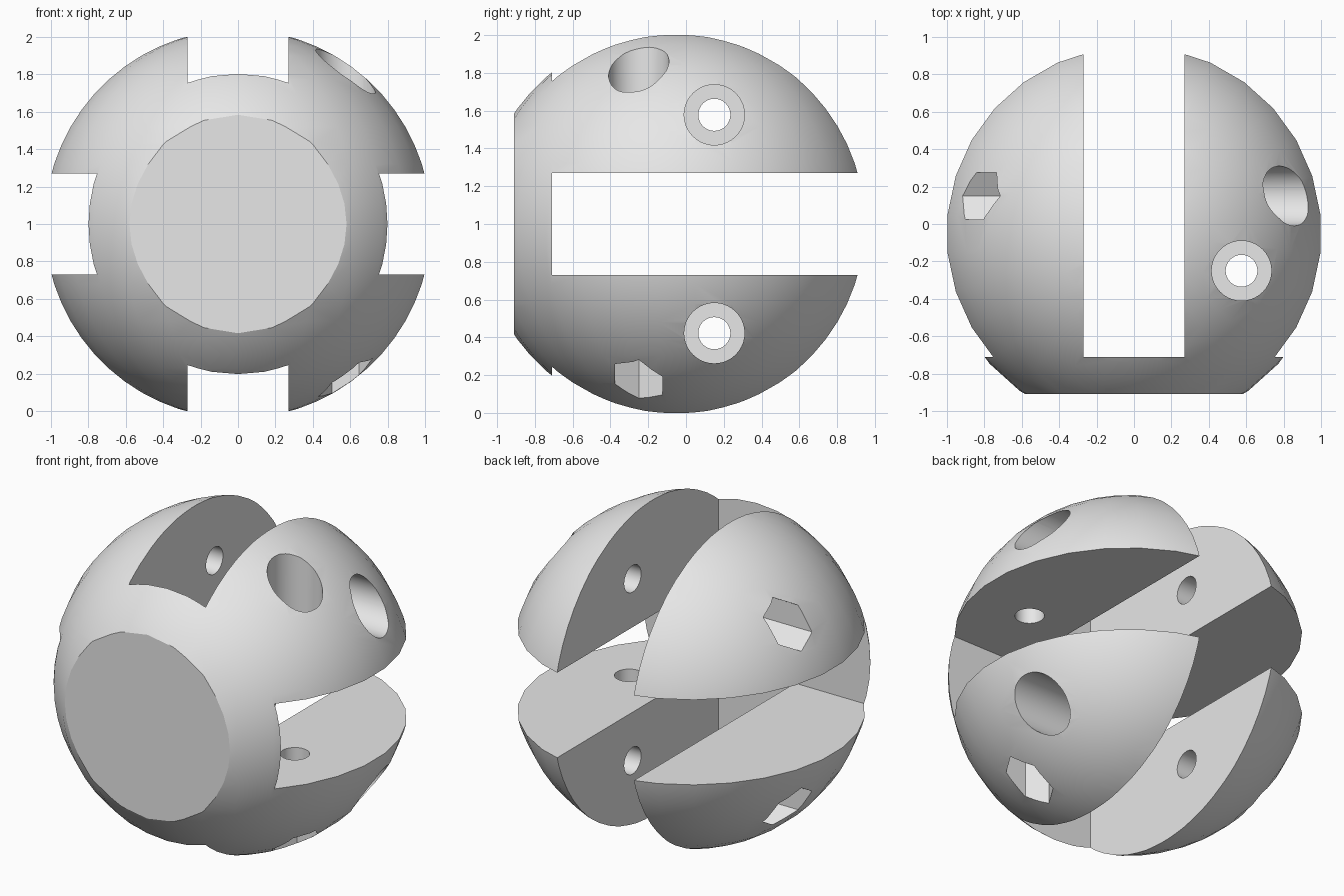
import bpy, bmesh, math
from mathutils import Matrix, Vector

RADIUS = 1.039
CENTRE = Vector((0, -0.052, 1))
SLOT = 0.27        # half width of the crossed slots
SLOT_FLOOR = -0.71
FRONT = -0.91
SEAT = 0.47        # distance of bolt-head and nut seats from the middle plane

cube = bpy.data.objects.get("Cube")
if cube:
    bpy.data.objects.remove(cube, do_unlink=True)

grey = bpy.data.materials.new("light grey")
grey.use_nodes = True
grey.diffuse_color = (0.8, 0.8, 0.8, 1)
grey.node_tree.nodes["Principled BSDF"].inputs["Base Color"].default_value = (0.8, 0.8, 0.8, 1)


def make_object(name, bm):
    mesh = bpy.data.meshes.new(name)
    bm.to_mesh(mesh)
    bm.free()
    mesh.materials.append(grey)
    obj = bpy.data.objects.new(name, mesh)
    bpy.context.collection.objects.link(obj)
    return obj


def box(name, low, high):
    low, high = Vector(low), Vector(high)
    bm = bmesh.new()
    bmesh.ops.create_cube(bm, size=1, matrix=Matrix.Translation((low + high) / 2)
                          @ Matrix.Diagonal((high - low).to_4d()))
    return make_object(name, bm)


def prism(name, sides, radius, start, end, placement):
    bm = bmesh.new()
    turn = Matrix.Rotation(math.radians(90), 4, "Z")
    lift = Matrix.Translation((0, 0, (start + end) / 2))
    bmesh.ops.create_cone(bm, cap_ends=True, segments=sides, radius1=radius, radius2=radius,
                          depth=end - start, matrix=placement @ lift @ turn)
    return make_object(name, bm)


def bolt_cutters(placement):
    """Through hole, round head recess and hexagonal nut pocket."""
    return [prism("bolt_hole_cutter", 32, 0.085, -2, 2, placement),
            prism("head_recess_cutter", 40, 0.16, SEAT, 1.5, placement),
            prism("nut_pocket_cutter", 6, 0.144, -1.5, -SEAT, placement)]


# Ball body
bm = bmesh.new()
bmesh.ops.create_uvsphere(bm, u_segments=30, v_segments=30, radius=RADIUS,
                          matrix=Matrix.Translation(CENTRE))
body = make_object("slotted_ball", bm)

# Front flat and the two slots, open at the back
cutters = [box("front_flat_cutter", (-2, -2, -1), (2, FRONT, 3)),
           box("upright_slot_cutter", (-SLOT, SLOT_FLOOR, -1), (SLOT, 2, 3)),
           box("level_slot_cutter", (-2, SLOT_FLOOR, 1 - SLOT), (2, 2, 1 + SLOT))]

# Two crosswise bolts and one upright bolt
sideways = Matrix.Rotation(math.radians(90), 4, "Y")
for side in (-1, 1):
    cutters += bolt_cutters(Matrix.Translation((0, 0.15, 1 + side * 0.578)) @ sideways)
cutters += bolt_cutters(Matrix.Translation((0.575, -0.25, 1)))

for cutter in cutters:
    cutter.hide_render = True
    cut = body.modifiers.new(cutter.name, "BOOLEAN")
    cut.operation = "DIFFERENCE"
    cut.solver = "EXACT"
    cut.object = cutter

# Bake the cuts and drop the cutters
graph = bpy.context.evaluated_depsgraph_get()
body_mesh = bpy.data.meshes.new_from_object(body.evaluated_get(graph))
body.modifiers.clear()
body.data = body_mesh
for cutter in cutters:
    bpy.data.objects.remove(cutter, do_unlink=True)

# Smooth ball and bores, crisp cut edges
bpy.ops.object.select_all(action="DESELECT")
body.select_set(True)
bpy.context.view_layer.objects.active = body
bpy.ops.object.shade_smooth_by_angle(angle=math.radians(25))
